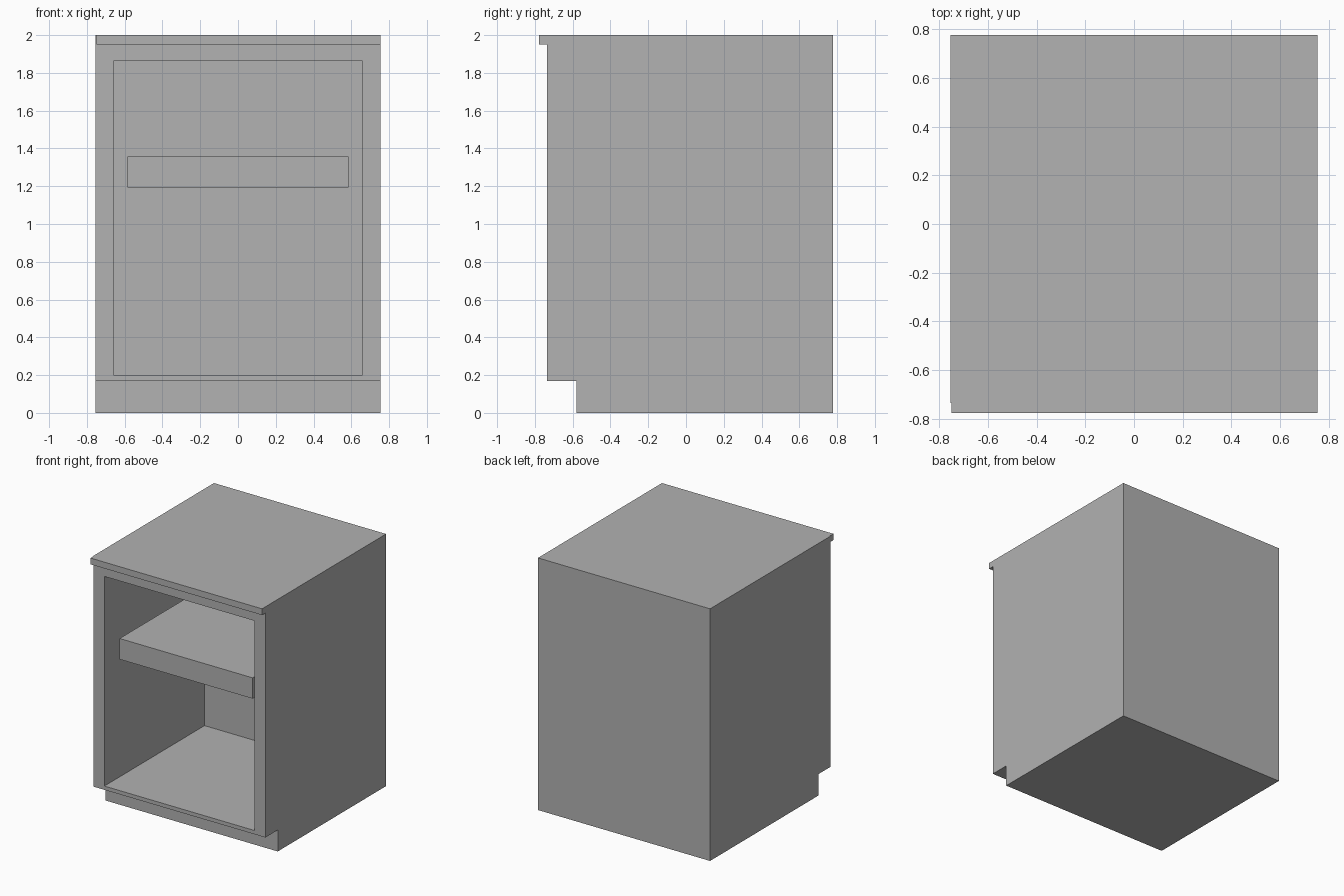
import bpy
import bmesh

default = bpy.data.objects.get("Cube")
if default:
    bpy.data.objects.remove(default, do_unlink=True)

# Single painted finish
GREY = (0.445, 0.445, 0.445, 1.0)
paint = bpy.data.materials.new("grey_paint")
paint.use_nodes = True
paint.diffuse_color = GREY
paint.node_tree.nodes["Principled BSDF"].inputs["Base Color"].default_value = GREY

# Main dimensions
HALF_W, FRONT, BACK = 0.755, -0.735, 0.777
LIP_FRONT, LIP_Z = -0.777, 1.95
KICK_Y, KICK_Z = -0.58, 0.17
OPEN_W, OPEN_Z0, OPEN_Z1, OPEN_BACK = 0.658, 0.2, 1.863, 0.52


def extrude_profile(name, profile, x0, x1):
    """Extrude a closed (y, z) outline along x."""
    bm = bmesh.new()
    face = bm.faces.new([bm.verts.new((x0, y, z)) for y, z in profile])
    side = bmesh.ops.extrude_face_region(bm, geom=[face])["geom"]
    moved = [v for v in side if isinstance(v, bmesh.types.BMVert)]
    bmesh.ops.translate(bm, verts=moved, vec=(x1 - x0, 0, 0))
    bmesh.ops.recalc_face_normals(bm, faces=bm.faces)
    mesh = bpy.data.meshes.new(name)
    bm.to_mesh(mesh)
    bm.free()
    mesh.materials.append(paint)
    obj = bpy.data.objects.new(name, mesh)
    bpy.context.collection.objects.link(obj)
    return obj


def box(name, x0, x1, y0, y1, z0, z1):
    return extrude_profile(name, [(y0, z0), (y1, z0), (y1, z1), (y0, z1)], x0, x1)


def cut(target, cutter):
    """Subtract the cutter from the target, then discard it."""
    cutter.hide_render = True
    mod = target.modifiers.new("cut", "BOOLEAN")
    mod.operation = "DIFFERENCE"
    mod.solver = "EXACT"
    mod.object = cutter
    bpy.context.view_layer.objects.active = target
    bpy.ops.object.modifier_apply(modifier=mod.name)
    bpy.data.objects.remove(cutter, do_unlink=True)


# Carcass with toe kick and overhanging top lip
carcass = extrude_profile("cabinet_carcass", [
    (KICK_Y, 0), (BACK, 0), (BACK, 2), (LIP_FRONT, 2), (LIP_FRONT, LIP_Z),
    (FRONT, LIP_Z), (FRONT, KICK_Z), (KICK_Y, KICK_Z)], -HALF_W, HALF_W)

# Open compartment
cut(carcass, box("opening_cutter", -OPEN_W, OPEN_W, -1, OPEN_BACK, OPEN_Z0, OPEN_Z1))

# Slightly shorter right end of the lip
cut(carcass, box("lip_cutter", -1, -HALF_W + 0.005, -1, FRONT, 1.9, 2.1))

# Thick inner shelf fixed to the back of the compartment
box("shelf", -0.584, 0.584, -0.65, OPEN_BACK, 1.193, 1.358)
